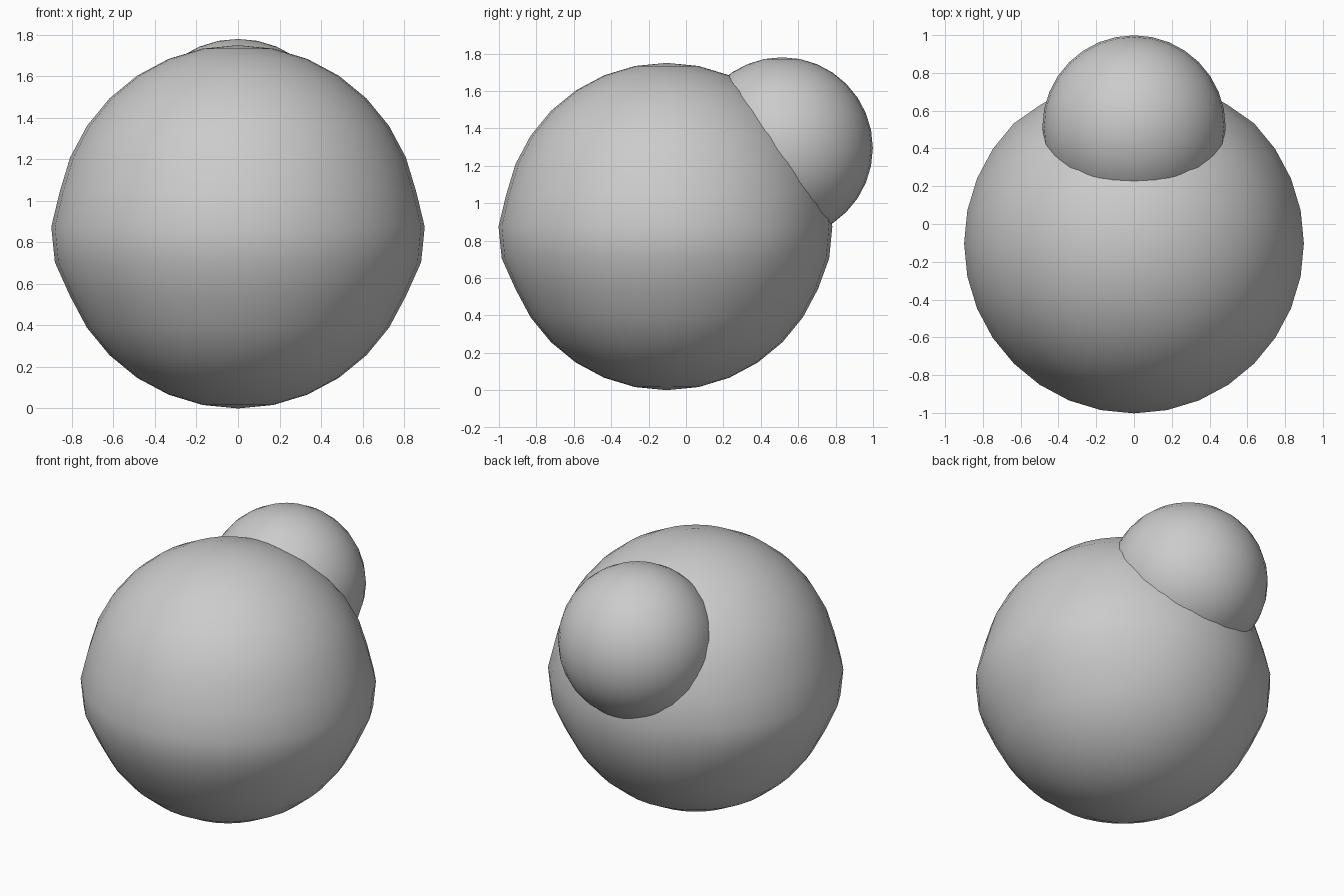
import bpy

if "Cube" in bpy.data.objects:
    bpy.data.objects.remove(bpy.data.objects["Cube"])


def ball(name, radius, centre):
    bpy.ops.mesh.primitive_uv_sphere_add(segments=32, ring_count=16, radius=radius, location=centre)
    obj = bpy.context.object
    obj.name = name
    bpy.ops.object.shade_smooth()
    return obj


# Large body ball with a slight bulge around its waist
R = 0.875
body = ball("body_ball", R, (0, -0.103, R))
for v in body.data.vertices:
    if -0.25 * R < v.co.z < 0.05 * R:
        # the bulge fades out at the middle of the back
        s = 1.012 if v.co.y > 0.8 * R else 1.028
        v.co.x *= s
        v.co.y *= s
body.data.update()

# Small ball sunk into the upper back
ball("small_ball", 0.485, (0, 0.514, 1.295))
